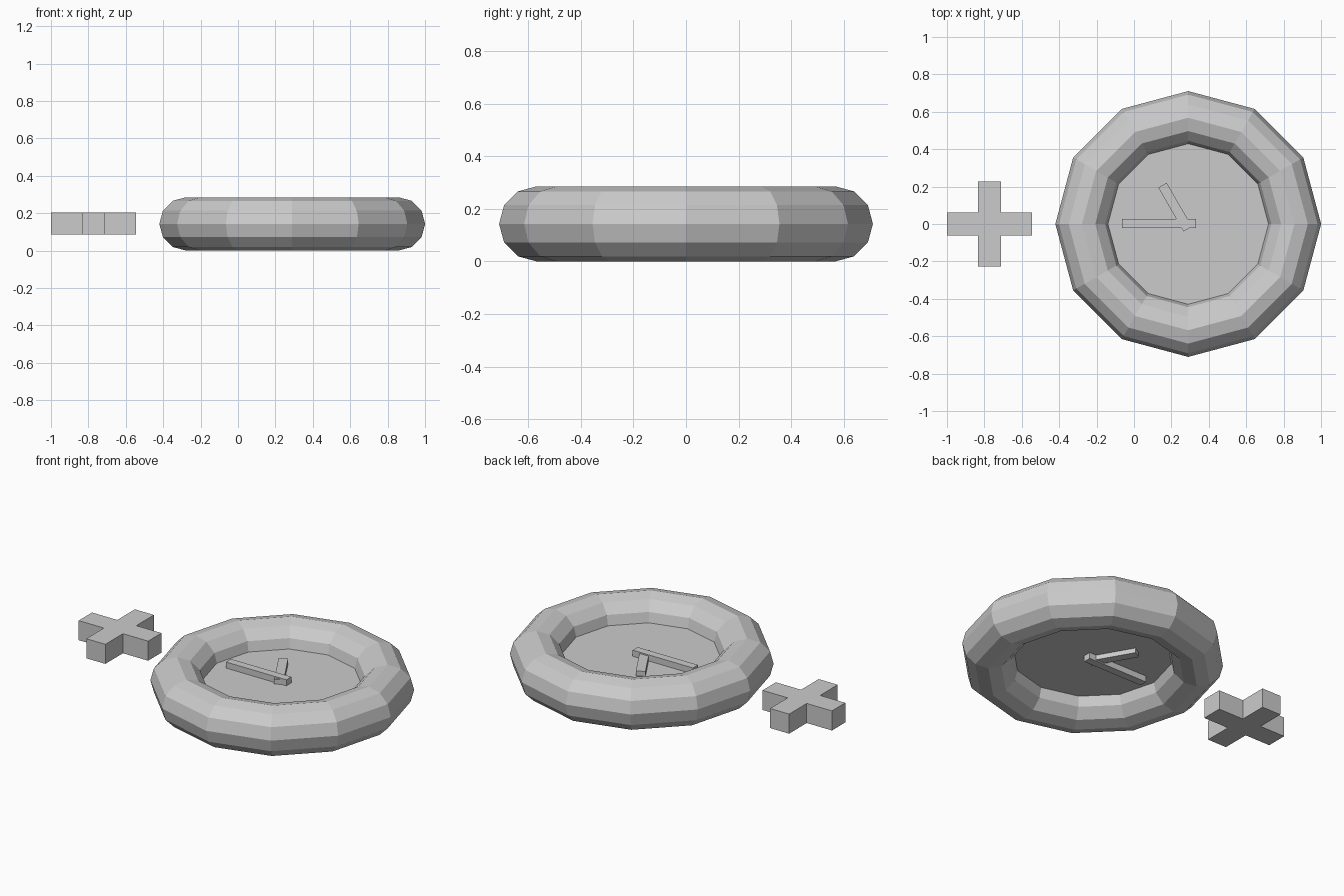
import bpy, bmesh
from math import radians

if "Cube" in bpy.data.objects:
    bpy.data.objects.remove(bpy.data.objects["Cube"])

CX, MID = 0.29, 0.1425   # clock centre and common mid height


def box(name, center, size, angle=0):
    bpy.ops.mesh.primitive_cube_add(size=1, location=center, rotation=(0, 0, radians(angle)))
    ob = bpy.context.object
    ob.name = name
    ob.scale = size
    return ob


# rounded ring frame
bpy.ops.mesh.primitive_torus_add(major_segments=12, minor_segments=12, major_radius=0.568,
                                 minor_radius=0.1425, location=(CX, 0, MID))
bpy.context.object.name = "ring_frame"

# thin face disc filling the ring
bpy.ops.mesh.primitive_cylinder_add(vertices=12, radius=0.44, depth=0.028, location=(CX, 0, MID))
bpy.context.object.name = "face_disc"

# two hands standing proud of both sides of the disc
box("long_hand", (0.134, 0.002, MID), (0.395, 0.047, 0.10))
box("short_hand", (0.22, 0.09, MID), (0.052, 0.27, 0.085), 30)

# plus-shaped block: extruded twelve-point outline
A, B, H = 0.2275, 0.0625, 0.058
quarter = [(A, -B), (A, B), (B, B)]
outline = []
for k in range(4):
    for x, y in quarter:
        for _ in range(k):
            x, y = -y, x
        outline.append((x, y))
bm = bmesh.new()
face = bm.faces.new([bm.verts.new((x, y, -H)) for x, y in outline])
ext = bmesh.ops.extrude_face_region(bm, geom=[face])
bmesh.ops.translate(bm, vec=(0, 0, 2 * H),
                    verts=[v for v in ext["geom"] if isinstance(v, bmesh.types.BMVert)])
bmesh.ops.recalc_face_normals(bm, faces=bm.faces)
mesh = bpy.data.meshes.new("plus_block")
bm.to_mesh(mesh)
bm.free()
plus = bpy.data.objects.new("plus_block", mesh)
plus.location = (-0.7725, 0, 0.145)
bpy.context.collection.objects.link(plus)
